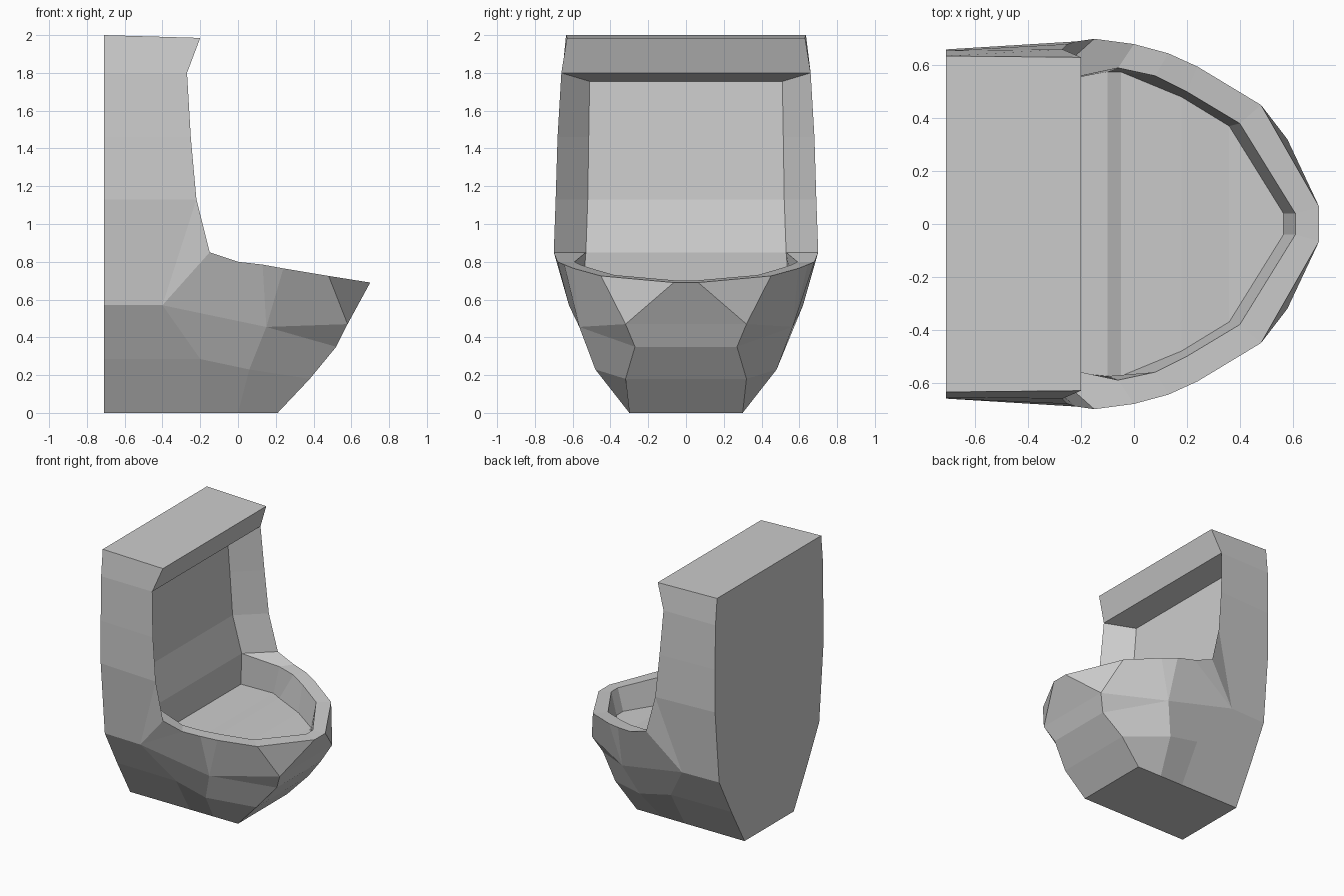
import bpy
import bmesh

cube = bpy.data.objects.get("Cube")
if cube:
    bpy.data.objects.remove(cube, do_unlink=True)

grey = bpy.data.materials.new("grey_ceramic")
grey.use_nodes = True
colour = (0.6, 0.6, 0.6, 1)
grey.diffuse_color = colour
grey.node_tree.nodes["Principled BSDF"].inputs["Base Color"].default_value = colour

# Contour lines of the +y half
back = [(-.71, y, z) for y, z in ((.635, 2), (.655, 1.8), (.66, 1.46), (.66, 1.13),
                                  (.61, .57), (.46, .285), (.3, 0))]
column = [(-.2, .63, 1.985), (-.27, .66, 1.8), (-.25, .68, 1.46), (-.22, .69, 1.13), (-.15, .7, .85)]
recess = [(-.45, .51, 1.755), (-.43, .515, 1.46), (-.41, .52, 1.13), (-.34, .53, .85)]
rim_outer = [column[-1], (0, .68, .8), (.13, .645, .785), (.24, .595, .765),
             (.48, .45, .725), (.7, .065, .69)]
rim_inner = [recess[-1], (-.06, .59, .8), (.08, .56, .785), (.2, .5, .765),
             (.4, .38, .73), (.61, .04, .7)]
floor = [(-.36, .55, .6), (-.1, .575, .59), (-.05, .575, .565), (.18, .48, .55),
         (.36, .37, .53), (.565, .04, .53)]
shoulder, flank = (-.4, .62, .57), (.15, .565, .455)
nose, chin = (.58, .32, .47), (.52, .27, .35)
waist = [back[5], (-.2, .47, .285), (.06, .48, .23), (.38, .32, .18)]
foot = [(x, .3, 0) for x in (-.71, -.2, 0, .21)]

bm = bmesh.new()
verts = {}


def vert(p):
    if p not in verts:
        verts[p] = bm.verts.new(p)
    return verts[p]


def mirror(p):
    return (p[0], -p[1], p[2])


def face(points):
    points = list(dict.fromkeys(points))
    if len(points) > 2:
        bm.faces.new([vert(p) for p in points])


def both(points):
    face(points)
    face([mirror(p) for p in reversed(points)])


def strip(a, b):
    """Join two lines of equal length, on both sides."""
    for i in range(len(a) - 1):
        both([a[i], a[i + 1], b[i + 1], b[i]])


# Column sides and the splayed edges of the recess
strip(back[:4], column[:4])
both([back[3], column[3], shoulder, back[4]])
both([column[3], column[4], shoulder])
strip(column[1:], recess)

# Bowl: rim, inner wall and faceted hull
strip(rim_outer, rim_inner)
strip(rim_inner, floor)
strip(rim_outer, [shoulder, shoulder, flank, flank, nose, nose])
both([flank, nose, chin])
strip([back[4], shoulder, flank, chin], waist)
strip(waist, foot)

# Faces across the middle: a closed profile from the top, round the bowl, to the back
loop = (column[:2] + recess + floor + [rim_inner[-1], rim_outer[-1], nose, chin, waist[-1]]
        + foot[::-1] + back[-2::-1])
for p, q in zip(loop, loop[1:] + loop[:1]):
    face([p, q, mirror(q), mirror(p)])

bmesh.ops.recalc_face_normals(bm, faces=bm.faces[:])
mesh = bpy.data.meshes.new("urinal_body")
bm.to_mesh(mesh)
bm.free()
mesh.materials.append(grey)
body = bpy.data.objects.new("urinal_body", mesh)
bpy.context.scene.collection.objects.link(body)
